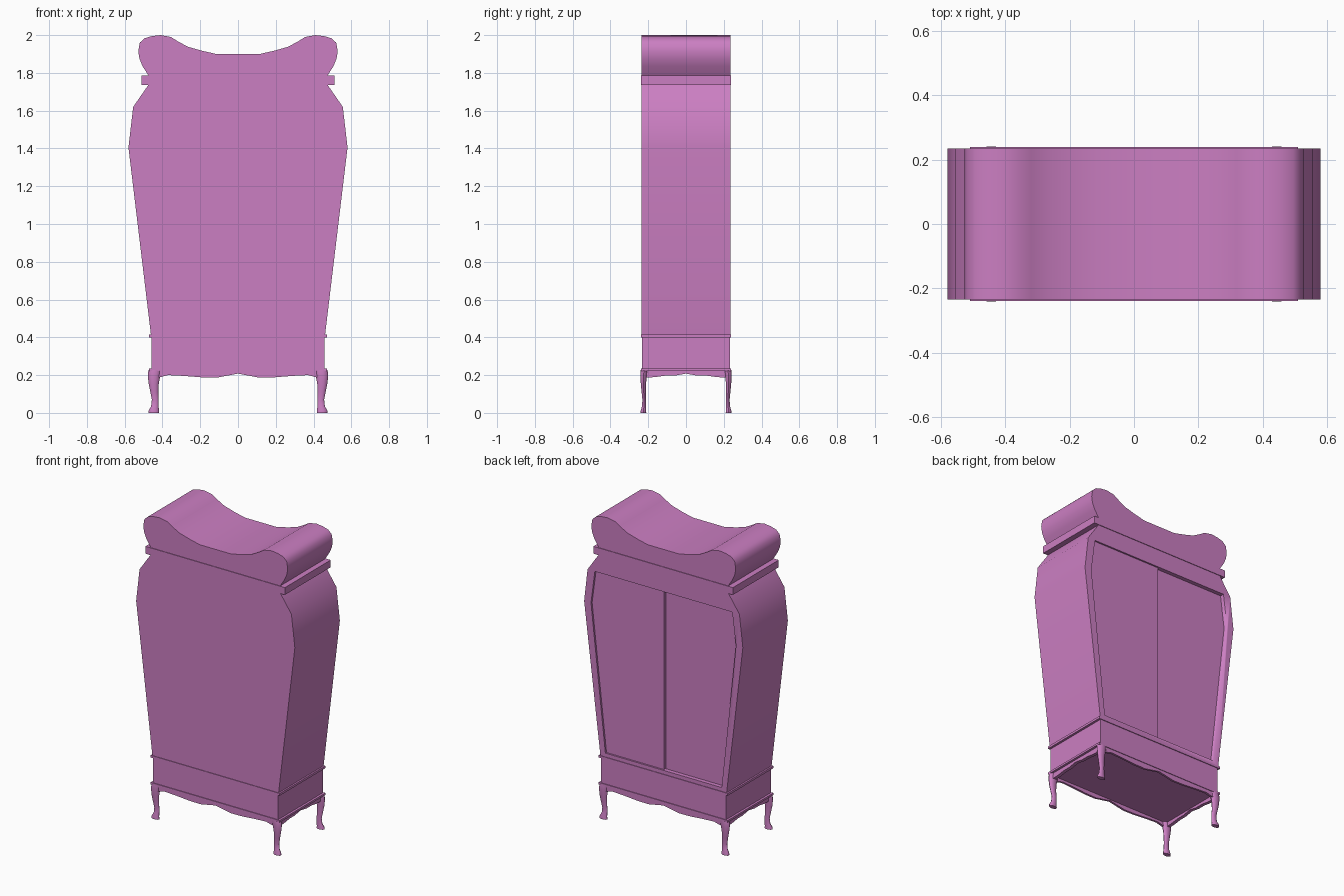
import bpy, bmesh, math
from mathutils import Vector

if "Cube" in bpy.data.objects:
    bpy.data.objects.remove(bpy.data.objects["Cube"])

purple = bpy.data.materials.new("orchid paint")
purple.diffuse_color = (0.60, 0.21, 0.54, 1)
purple.use_nodes = True
purple.node_tree.nodes["Principled BSDF"].inputs["Base Color"].default_value = purple.diffuse_color


def finish(name, bm, angle=40):
    bmesh.ops.recalc_face_normals(bm, faces=bm.faces)
    me = bpy.data.meshes.new(name)
    bm.to_mesh(me)
    bm.free()
    me.materials.append(purple)
    me.shade_smooth()
    me.set_sharp_from_angle(angle=math.radians(angle))
    ob = bpy.data.objects.new(name, me)
    bpy.context.collection.objects.link(ob)
    return ob


def mirrored(half):
    """Close a right-half outline by mirroring it across x = 0."""
    return half + [(-x, z) for x, z in reversed(half) if x > 1e-5]


def prism(name, pts, lo, hi, axis="y", angle=40):
    """Extrude an outline (horizontal, z) along y or x."""
    bm = bmesh.new()
    place = (lambda a, d, z: (a, d, z)) if axis == "y" else (lambda a, d, z: (d, a, z))
    a = [bm.verts.new(place(p, lo, z)) for p, z in pts]
    b = [bm.verts.new(place(p, hi, z)) for p, z in pts]
    n = len(pts)
    bm.faces.new(a)
    bm.faces.new(b)
    for i in range(n):
        j = (i + 1) % n
        bm.faces.new((a[i], a[j], b[j], b[i]))
    return finish(name, bm, angle)


def slab(name, hx, hy, z0, z1):
    return prism(name, [(-hx, z0), (hx, z0), (hx, z1), (-hx, z1)], -hy, hy)


D = 0.235  # half depth of the cabinet

# tapered cabinet body with a door opening cut into the +y side
body = prism("cabinet_body", mirrored(
    [(0.46, 0.405), (0.58, 1.405), (0.555, 1.62), (0.472, 1.74)]), -D, D)
opening = [(0.425, 0.44), (0.53, 1.405), (0.502, 1.62)]
cutter = prism("door_opening_cutter", mirrored(opening), D - 0.04, D + 0.1)
cutter.hide_render = True
cutter.hide_viewport = True
cut = body.modifiers.new("door opening", "BOOLEAN")
cut.operation = "DIFFERENCE"
cut.solver = "EXACT"
cut.object = cutter

# two doors, the left-hand one set deeper
for name, s, depth in (("right_door", 1, 0.008), ("left_door", -1, 0.024)):
    pts = [(0.002 * s, 0.442)] + [(s * (x - 0.003), min(max(z, 0.442), 1.618))
                                  for x, z in opening] + [(0.002 * s, 1.618)]
    prism(name, pts, D - 0.039, D - depth)

# scrolled crown and cornice
prism("crown", mirrored(
    [(0.47, 1.78), (0.505, 1.835), (0.522, 1.875), (0.528, 1.915), (0.52, 1.96),
     (0.495, 1.983), (0.455, 1.995), (0.41, 2.0), (0.355, 1.99), (0.32, 1.968),
     (0.265, 1.938), (0.19, 1.917), (0.115, 1.9)]), -D, D, angle=45)
slab("cornice", 0.51, 0.239, 1.737, 1.785)

# plinth box and its two thin mouldings
slab("plinth", 0.457, D - 0.001, 0.215, 0.41)
slab("upper_moulding", 0.472, 0.239, 0.40, 0.415)
slab("lower_moulding", 0.472, 0.239, 0.223, 0.236)

# wavy apron boards on all four sides
wave = [(0, 0.208), (0.11, 0.187), (0.19, 0.188), (0.29, 0.196), (0.37, 0.2),
        (0.42, 0.187), (0.457, 0.19)]
side_wave = [(0, 0.208), (0.06, 0.197), (0.11, 0.197), (0.16, 0.19),
             (0.2, 0.187), (0.233, 0.19)]


def skirt(w):
    m = w[-1][0]
    return [(m, 0.225), (-m, 0.225)] + [(-x, z) for x, z in reversed(w[1:])] + w


for s, word in ((-1, "front"), (1, "back")):
    prism(word + "_apron", skirt(wave), s * D, s * (D - 0.014))
for s, word in ((-1, "left"), (1, "right")):
    prism(word + "_apron", skirt(side_wave), s * 0.457, s * 0.435, axis="x")

# curved legs: rings of (z, centre x, half width)
rings = [(0.0, 0.445, 0.028), (0.012, 0.446, 0.027), (0.035, 0.440, 0.020),
         (0.07, 0.438, 0.018), (0.11, 0.443, 0.021), (0.15, 0.446, 0.026),
         (0.19, 0.445, 0.032), (0.215, 0.442, 0.034), (0.226, 0.440, 0.034)]
for sx, wx in ((-1, "left"), (1, "right")):
    for sy, wy in ((-1, "front"), (1, "back")):
        bm = bmesh.new()
        loops = []
        for z, cx, r in rings:
            cy = 0.225 + (cx - 0.445) * 0.5
            loops.append([bm.verts.new((sx * (cx + r * math.cos(t)),
                                        sy * (cy + r * 0.55 * math.sin(t)), z))
                          for t in (k * math.tau / 10 for k in range(10))])
        for a, b in zip(loops, loops[1:]):
            for k in range(10):
                j = (k + 1) % 10
                bm.faces.new((a[k], a[j], b[j], b[k]))
        bm.faces.new(loops[0])
        bm.faces.new(loops[-1])
        finish(f"{wy}_{wx}_leg", bm, 50)
